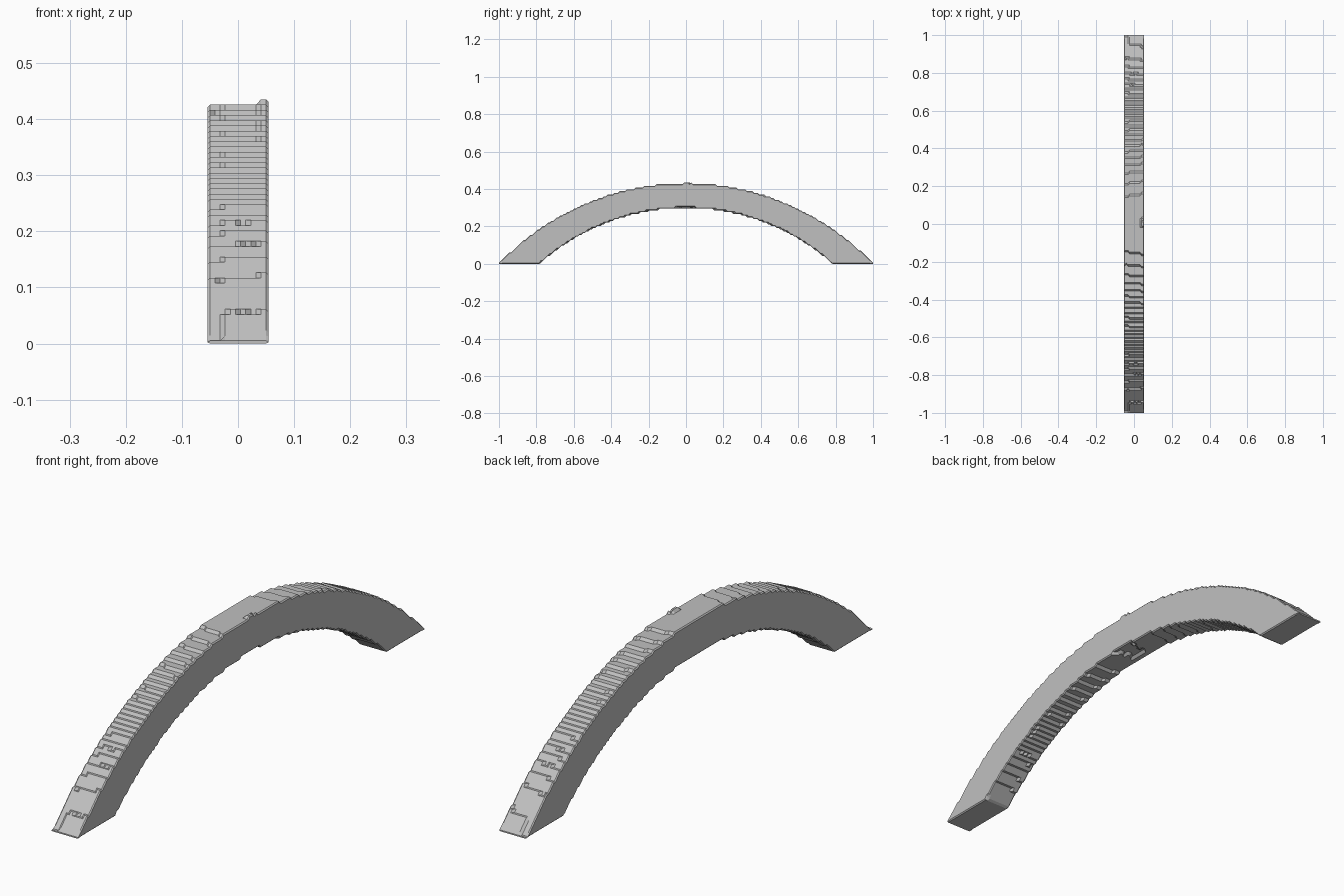
import bpy, bmesh, math, random

random.seed(4)
cube = bpy.data.objects.get("Cube")
if cube:
    bpy.data.objects.remove(cube, do_unlink=True)

CELLS = 214              # steps along the span
H = 2 / CELLS            # step size
BASE = 0.005             # height of the lowest step
HALF_W = 0.054
STRIPS = 12
SOFT = 0.004             # small chamfer on the long edges


def arc(y, half_span, peak):
    """Height of a circular arc that meets the lowest step at half_span."""
    rise = peak - BASE
    r = (half_span ** 2 + rise ** 2) / (2 * rise)
    return math.sqrt(max(r * r - y * y, 0)) - r + peak


def stepped(z, shift):
    """Snap a height down to a step; sloped faces join the steps."""
    k = math.floor((z - BASE) / H + shift)
    return BASE + k * H if k >= 0 else 0.0


# Strips across the width; the step lines jog where the shift changes
inner_w = HALF_W - SOFT
strips = [-inner_w + 2 * inner_w * i / (STRIPS - 1) for i in range(STRIPS)]
shifts = [-0.12 if x < -0.03 else 0.02 if x < 0.035 else 0.12 for x in strips]
xs = [-HALF_W] + strips + [HALF_W]

bm = bmesh.new()
sections = []
for j in range(CELLS + 1):
    y = -1 + j * H
    upper, lower = [], []
    for shift in shifts:
        s = shift + random.uniform(-0.03, 0.03)
        top = max(stepped(arc(y, 1.0, 0.434), s), BASE)
        under = stepped(arc(y, 0.785, 0.3043), s) if abs(y) < 0.785 else 0.0
        upper.append(top)
        lower.append(under)
    # Chamfered outer edges
    soft = min(SOFT, (upper[0] - lower[0]) / 3)
    upper = [upper[0] - soft] + upper + [upper[-1] - soft]
    lower = [lower[0] + soft] + lower + [lower[-1] + soft]
    ring = [bm.verts.new((x, y, z)) for x, z in zip(xs, upper)]
    ring += [bm.verts.new((x, y, z)) for x, z in zip(xs[::-1], lower[::-1])]
    sections.append(ring)

# Skin the cross-sections and close both feet
n = len(sections[0])
for a, b in zip(sections, sections[1:]):
    for i in range(n):
        k = (i + 1) % n
        bm.faces.new((a[i], a[k], b[k], b[i]))
bm.faces.new(sections[0])
bm.faces.new(sections[-1][::-1])

# Merge the flat runs into large faces
bmesh.ops.recalc_face_normals(bm, faces=bm.faces)
bmesh.ops.dissolve_limit(bm, angle_limit=0.01, verts=bm.verts, edges=bm.edges)
bmesh.ops.triangulate(bm, faces=[f for f in bm.faces if len(f.verts) > 4])

mesh = bpy.data.meshes.new("arch")
bm.to_mesh(mesh)
bm.free()
arch = bpy.data.objects.new("arch", mesh)
bpy.context.collection.objects.link(arch)

# Plain grey stone
grey = bpy.data.materials.new("grey")
grey.use_nodes = True
colour = (0.53, 0.53, 0.53, 1)
grey.diffuse_color = colour
grey.node_tree.nodes["Principled BSDF"].inputs["Base Color"].default_value = colour
mesh.materials.append(grey)
